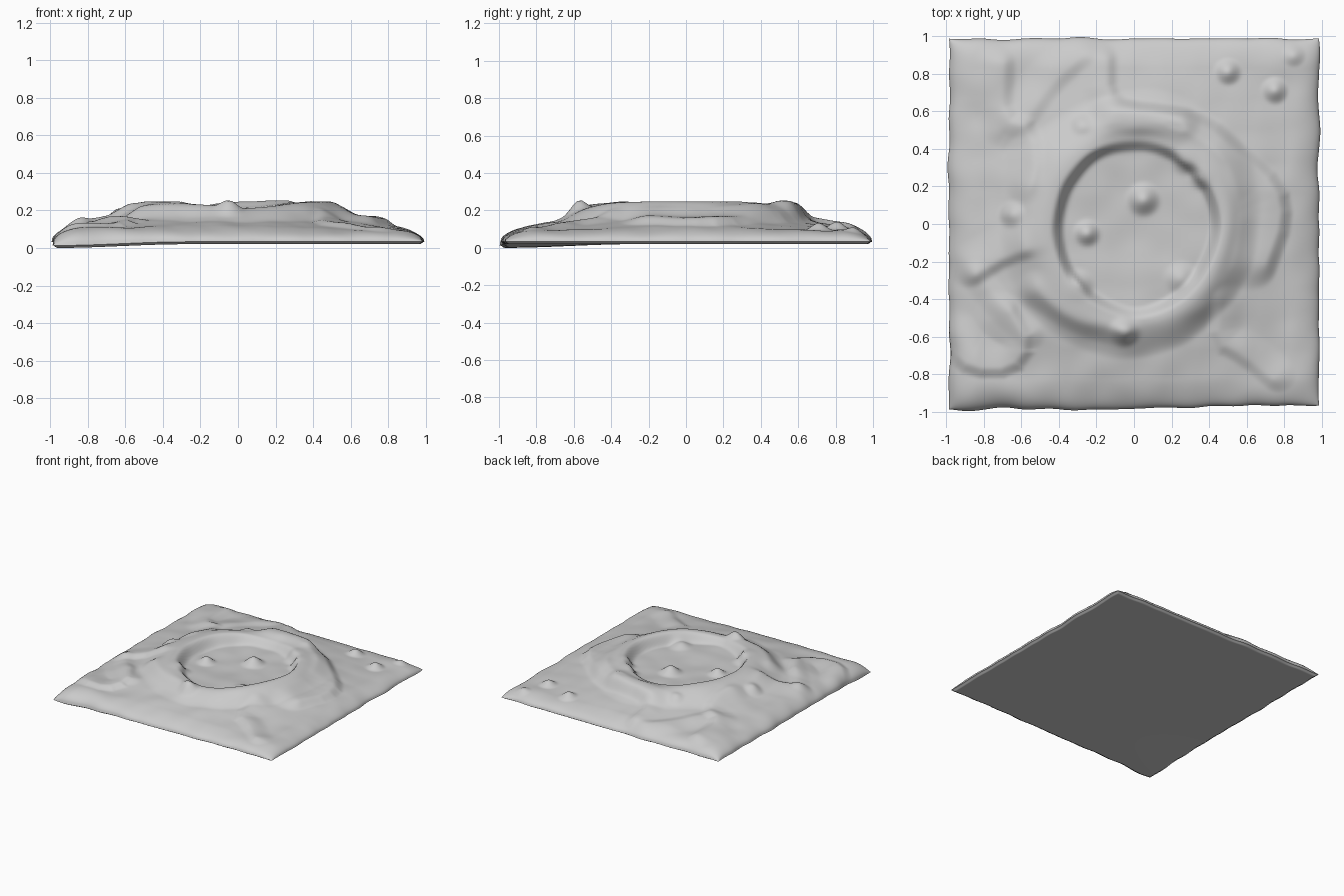
import bpy, bmesh, math
from mathutils import Vector, noise

cube = bpy.data.objects.get("Cube")
if cube:
    bpy.data.objects.remove(cube, do_unlink=True)

GRID = 170      # cells per side
BASE = 0.02     # underside height
EDGE = 0.033    # height of the widest outline


def smooth(a, b, t):
    t = min(1, max(0, (t - a) / (b - a)))
    return t * t * (3 - 2 * t)


def bump(x, y, cx, cy, radius, height):
    return height * (1 - smooth(0, radius, math.hypot(x - cx, y - cy)))


def round_path(points):
    """Cut the corners of a path so that it bends softly."""
    out = [points[0]]
    for (ax, ay), (bx, by) in zip(points, points[1:]):
        out += [(ax + (bx - ax) * t, ay + (by - ay) * t) for t in (.25, .75)]
    return out + [points[-1]]


def ridge(x, y, points, height, left, right):
    """Crest along a path, with its own fall-off width on each side."""
    best, side = 9, 0
    for (ax, ay), (bx, by) in zip(points, points[1:]):
        dx, dy, px, py = bx - ax, by - ay, x - ax, y - ay
        sq = dx * dx + dy * dy
        t = min(1, max(0, (px * dx + py * dy) / sq))
        gap = math.hypot(px - dx * t, py - dy * t)
        if gap < best:
            best = gap
            side = (dx * py - dy * px) / math.sqrt(sq) / max(gap, 1e-6)
    width = right + (left - right) * (side + 1) / 2
    return height * (1 - smooth(0, width, best))


# Ridges: path, height, left width, right width
RIDGES = [(round_path(path), *shape) for path, *shape in [
    ([(-.1, .6), (.15, .58), (.38, .52), (.55, .37), (.75, .19), (.78, .02), (.7, -.2)],
     .035, .08, .25),
    ([(-.15, .87), (-.15, .69), (-.05, .6), (.25, .57)], .025, .07, .15),
    ([(-.7, .85), (-.71, .55), (-.55, .5), (-.54, .22)], .022, .08, .16),
    ([(-.59, .55), (-.45, .75), (-.28, .9)], .016, .16, .08),
    ([(-.5, -.11), (-.68, -.16), (-.84, -.26)], .026, .07, .18),
    ([(-.84, -.27), (-.7, -.44), (-.55, -.58)], .014, .08, .1),
    ([(-.98, -.66), (-.86, -.76), (-.66, -.76), (-.58, -.65), (-.66, -.48)], .024, .22, .07),
    ([(-.52, -.36), (-.3, -.5), (-.06, -.57)], .02, .13, .1),
    ([(.47, -.42), (.45, -.62), (.6, -.7), (.74, -.82)], .018, .14, .07),
]]

# Boulders and lumps: x, y, radius, height
BUMPS = [
    (.05, .13, .1, .055), (-.25, -.05, .08, .045), (-.65, .05, .08, .03),
    (.5, .81, .08, .04), (.75, .71, .08, .04), (.85, .9, .07, .02),
    (-.28, .53, .07, .02), (-.05, -.57, .09, .035), (.27, .34, .09, .03),
    (.36, .25, .08, .03), (-.3, -.33, .1, .04), (.25, -.29, .1, .03),
]


def ground(x, y):
    r, ang = math.hypot(x - .01, y + .01), math.atan2(y + .01, x - .01)
    # Plain rising gently to the crater
    plain = .095 + .06 * (1 - smooth(.5, 1.05, r)) + .015 * smooth(0, -.6, x)
    # Crater rim, lower at front and back
    rim_r = .465 + .02 * noise.noise(Vector((x * 4, y * 4, 5)))
    rim_r += .04 * max(0, -math.sin(ang)) ** 4
    rim_z = .247 - .035 * abs(math.sin(ang)) ** 6
    width = .27 - .09 * max(0, math.cos(ang + math.pi / 4))
    if r < rim_r:
        floor = .156 + .01 * smooth(0, rim_r, r)
        z = floor + (rim_z - floor) * smooth(rim_r - .08, rim_r - .005, r)
    else:
        z = plain + (rim_z - plain) * (1 - smooth(rim_r + .01, rim_r + width, r))
    # Details fade out on top of the rim
    room = 1 - .85 * smooth(.2, .245, z)
    detail = sum(ridge(x, y, *item) for item in RIDGES)
    detail *= smooth(rim_r - .03, rim_r + .06, r)
    detail += sum(bump(x, y, *item) for item in BUMPS)
    detail += .008 * noise.noise(Vector((x * 6, y * 6, 3)))
    return min(z + detail * room, .252)


def underside(x, y):
    # Slight sag under the front corner
    return BASE - bump(x, y, -.97, -.97, .7, .02)


def shoulder(inset):
    """Quarter-round profile of the slab edge."""
    return math.sqrt(1 - (1 - min(1, inset / .16)) ** 2)


# Terrain slab: displaced upper and lower grids joined at the outline
bm = bmesh.new()
bmesh.ops.create_grid(bm, x_segments=GRID, y_segments=GRID, size=1)
for v in bm.verts:
    for i in (0, 1):
        v.co[i] = .35 * v.co[i] + .65 * math.sin(v.co[i] * math.pi / 2)
copy = bmesh.ops.duplicate(bm, geom=bm.verts[:] + bm.edges[:] + bm.faces[:])["geom"]
lower_faces = [g for g in copy if isinstance(g, bmesh.types.BMFace)]
lower_verts = {g for g in copy if isinstance(g, bmesh.types.BMVert)}
bmesh.ops.reverse_faces(bm, faces=lower_faces)
for v in bm.verts:
    u, w = v.co.x, v.co.y
    inset = max(0, 1 - max(abs(u), abs(w)))
    # Uneven outline, strongest at the border
    wave = .018 * (1 - smooth(0, .3, inset))
    x = u * (.985 + wave * noise.noise(Vector((u * 2, w * 5, 7))))
    y = w * (.987 + wave * noise.noise(Vector((u * 5, w * 2, 1))))
    if w < 0:
        y -= w * .02 * smooth(-.2, .6, u)
    low = underside(x, y)
    edge = low + EDGE - BASE
    if v in lower_verts:
        z = edge + (low - edge) * smooth(0, .025, inset)
    else:
        rise = shoulder(max(0, 1 - abs(u))) * shoulder(max(0, 1 - abs(w)))
        z = edge + (ground(x, y) - edge) * rise
    v.co = (x, y, z)
bmesh.ops.remove_doubles(bm, verts=bm.verts[:], dist=.0002)
bmesh.ops.recalc_face_normals(bm, faces=bm.faces[:])

mesh = bpy.data.meshes.new("crater_terrain")
bm.to_mesh(mesh)
bm.free()
terrain = bpy.data.objects.new("crater_terrain", mesh)
bpy.context.collection.objects.link(terrain)

# Plain grey rock
rock = bpy.data.materials.new("grey_rock")
rock.use_nodes = True
grey = (.6, .6, .6, 1)
rock.diffuse_color = grey
shader = rock.node_tree.nodes["Principled BSDF"]
shader.inputs["Base Color"].default_value = grey
shader.inputs["Roughness"].default_value = .9
mesh.materials.append(rock)

bpy.context.view_layer.objects.active = terrain
terrain.select_set(True)
bpy.ops.object.shade_smooth_by_angle(angle=math.radians(60))
